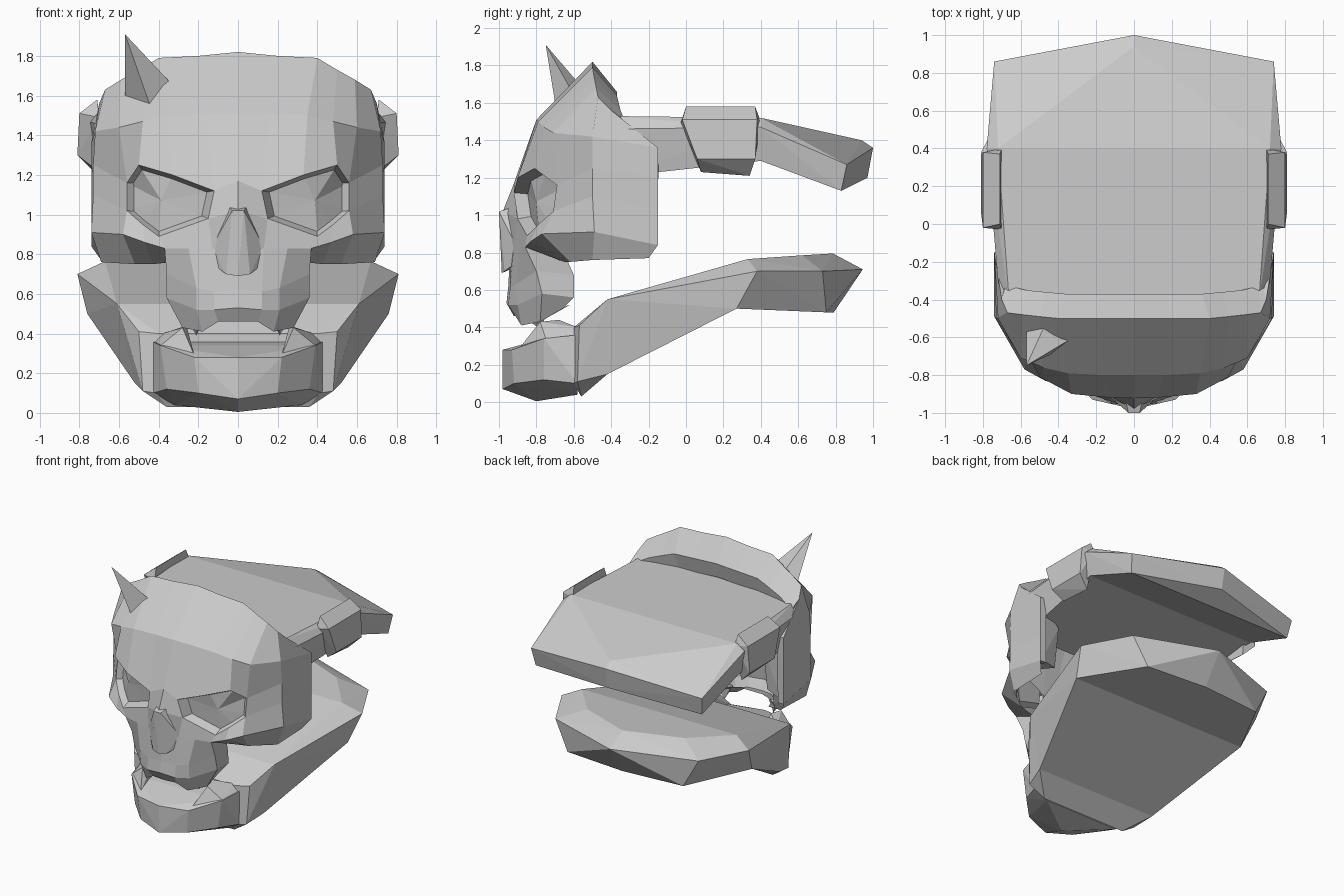
import bpy
import bmesh
from mathutils import Vector

default_cube = bpy.data.objects.get("Cube")
if default_cube:
    bpy.data.objects.remove(default_cube, do_unlink=True)

# One plain material for the whole mask
COLOUR = (0.6, 0.6, 0.6, 1)
grey = bpy.data.materials.new("plain grey")
grey.use_nodes = True
grey.diffuse_color = COLOUR
shader = next(n for n in grey.node_tree.nodes if n.type == "BSDF_PRINCIPLED")
shader.inputs["Base Color"].default_value = COLOUR


def finish(name, bm, mirrored):
    """Turn a bmesh into a flat shaded object, optionally mirrored across x."""
    mesh = bpy.data.meshes.new(name)
    bm.to_mesh(mesh)
    bm.free()
    mesh.materials.append(grey)
    obj = bpy.data.objects.new(name, mesh)
    bpy.context.collection.objects.link(obj)
    if mirrored:
        modifier = obj.modifiers.new("mirror", "MIRROR")
        modifier.use_clip = True
    return obj


def loft(name, rows, thickness=0, hole=()):
    """Join rows of points (top to bottom, centre to side) with quads."""
    bm = bmesh.new()
    grid = [[bm.verts.new(point) for point in row] for row in rows]
    for r, (upper, lower) in enumerate(zip(grid, grid[1:])):
        for c in range(len(upper) - 1):
            if (r, c) not in hole:
                bm.faces.new((upper[c], lower[c], lower[c + 1], upper[c + 1]))
    bmesh.ops.remove_doubles(bm, verts=bm.verts[:], dist=0.0005)
    obj = finish(name, bm, True)
    if thickness:
        shell = obj.modifiers.new("shell", "SOLIDIFY")
        shell.thickness = thickness
        shell.offset = -1
    return obj


def hull(name, points, spanning=False, paired=False):
    """Wrap points in a faceted solid; spanning adds the opposite side first."""
    points = list(points)
    if spanning:
        points += [(-x, y, z) for x, y, z in points if x > 0]
    bm = bmesh.new()
    for point in points:
        bm.verts.new(point)
    result = bmesh.ops.convex_hull(bm, input=bm.verts[:])
    loose = {g for g in result["geom_interior"] + result["geom_unused"]
             if isinstance(g, bmesh.types.BMVert)}
    bmesh.ops.delete(bm, geom=list(loose), context="VERTS")
    bmesh.ops.dissolve_limit(bm, angle_limit=0.03, verts=bm.verts[:], edges=bm.edges[:])
    bmesh.ops.recalc_face_normals(bm, faces=bm.faces[:])
    return finish(name, bm, paired)


# Face shell: rows run from the centre line round to the rear of the cheek
lip = [(0, -.37, 1.66), (.18, -.37, 1.65), (.36, -.37, 1.64), (.47, -.36, 1.6),
       (.57, -.35, 1.56), (.66, -.33, 1.51), (.68, -.32, 1.49)]
lip_base = [(x * .95, y - .03, z - .12) for x, y, z in lip]
crown = [(0, -.5, 1.82), (.2, -.5, 1.8), (.4, -.5, 1.79), (.5, -.49, 1.73),
         (.59, -.48, 1.68), (.67, -.47, 1.63), (.7, -.4, 1.56)]
forehead = [(0, -.8, 1.51), (.16, -.8, 1.51), (.35, -.79, 1.5), (.48, -.76, 1.47),
            (.6, -.71, 1.44), (.72, -.5, 1.42), (.74, -.15, 1.36)]
brow = [(0, -.92, 1.17), (.12, -.92, 1.12), (.33, -.9, 1.2), (.5, -.81, 1.25),
        (.56, -.69, 1.16), (.73, -.5, 1.25), (.74, -.15, 1.2)]
under_eye = [(0, -.98, 1.02), (.15, -.9, .98), (.4, -.85, .89), (.48, -.79, .95),
             (.56, -.71, 1.02), (.73, -.5, 1.1), (.74, -.15, 1.03)]
cheek = [(0, -.94, .82), (.13, -.92, .83), (.37, -.86, .83), (.47, -.83, .86),
         (.58, -.77, .9), (.74, -.49, .91), (.74, -.15, .84)]
cheek_base = [(.34, -.68, .76), (.43, -.65, .75), (.52, -.62, .75),
              (.69, -.5, .76), (.69, -.2, .77)]

loft("face_shell", [lip_base, lip, crown, forehead, brow, under_eye, cheek],
     thickness=.05, hole=[(4, 1), (4, 2), (4, 3)])
loft("cheek_underside", [cheek[2:], cheek_base])

# Thick rear edge of the cheeks
hull("cheek_linings", [(.72, -.16, 1.32), (.72, -.16, .86), (.53, -.2, 1.2), (.55, -.22, .88),
                       (.7, -.45, 1.34), (.7, -.45, .9)], paired=True)

# Eyes: a recessed frame with a faceted eye inside it
rim = [Vector(p) for p in brow[1:5] + under_eye[4:0:-1]]
middle = sum(rim, Vector()) / len(rim)
frame = [p.lerp(middle, .14) + Vector((0, .06, 0)) for p in rim]
eye_peak = [middle + Vector((0, .02, 0))] * len(rim)
loft("eyes", [ring + ring[:1] for ring in (rim, frame, eye_peak)])

# Muzzle and upper lip, narrowing and turned inwards along the mouth
loft("muzzle", [
    [(0, -.94, .82), (.13, -.92, .83), (.25, -.89, .83), (.37, -.86, .83), (.34, -.64, .77)],
    [(0, -.95, .62), (.12, -.94, .61), (.21, -.91, .63), (.36, -.8, .7), (.33, -.6, .68)],
    [(0, -.96, .53), (.12, -.95, .52), (.21, -.9, .52), (.36, -.77, .58), (.34, -.6, .56)],
    [(0, -.92, .46), (.1, -.91, .46), (.18, -.88, .41), (.28, -.78, .43), (.3, -.66, .5)],
    [(0, -.8, .5), (.1, -.8, .5), (.16, -.79, .49), (.24, -.7, .5), (.28, -.62, .52)],
])

hull("nose", [(.03, -1, 1.02), (.05, -.9, 1.05), (.13, -.91, .84), (.1, -.93, .73),
              (.06, -.97, .7), (0, -.985, .69), (0, -.85, .75)], spanning=True)
hull("upper_fangs", [(.27, -.82, .5), (.2, -.87, .46), (.17, -.8, .48),
                     (.25, -.74, .48), (.21, -.78, .39)], paired=True)

# Single horn on the right of the forehead
hull("horn", [(-.57, -.75, 1.91), (-.57, -.57, 1.6), (-.44, -.69, 1.54),
              (-.345, -.615, 1.67), (-.46, -.51, 1.63)])

# Upper rear plate: level front half, then a slope to a pointed back edge
plate_joint = [(.72, .4, 1.52), (.78, .4, 1.47), (.74, .4, 1.29)]
plate_front = [(.66, -.42, 1.53), (.71, -.42, 1.46), (.66, -.42, 1.2)]
plate_back = [(.74, .86, 1.27), (.72, .83, 1.13), (0, 1, 1.36), (0, .94, 1.4), (0, .97, 1.2)]
hull("upper_plate_front", plate_front + plate_joint, spanning=True)
hull("upper_plate_back", plate_joint + plate_back, spanning=True)

# Raised blocks on the sides of the upper plate
hull("side_blocks", [(.71, 0, 1.58), (.71, .37, 1.58), (.8, -.02, 1.51), (.8, .38, 1.51),
                     (.81, .06, 1.3), (.81, .37, 1.3), (.72, .08, 1.23), (.72, .34, 1.21),
                     (.7, -.03, 1.49), (.7, .4, 1.5)], paired=True)

# Lower jaw: chin with raised mouth corners, hinge step, sloping plate and tapered back
hinge_top = [(.42, -.42, .55), (.61, -.42, .55), (.52, -.42, .15)]
jaw_joint = [(.67, .33, .765), (.81, .38, .7), (.76, .27, .5)]
hull("chin", [(0, -.98, .28), (.22, -.93, .28), (0, -.98, .07), (.2, -.92, .1),
              (.39, -.76, .34), (.36, -.76, .12), (0, -.8, .005), (.32, -.58, .04),
              (.43, -.58, .1), (.43, -.58, .36)], spanning=True)
hull("mouth_corners", [(.22, -.89, .29), (.39, -.75, .34), (.28, -.78, .43), (.26, -.68, .44),
                       (.38, -.58, .4), (.42, -.58, .36), (.25, -.58, .32)], paired=True)
hull("jaw_hinge", [(.4, -.6, .4), (.5, -.57, .41), (.48, -.58, .11), (.41, -.6, .1),
                   (.36, -.56, .03)] + hinge_top, spanning=True)
hull("jaw_plate", hinge_top + jaw_joint, spanning=True)
hull("jaw_back", jaw_joint + [(.42, .62, .785), (0, .785, .795), (.62, .73, .7),
                              (0, .945, .71), (.5, .75, .48), (0, .79, .48)], spanning=True)
